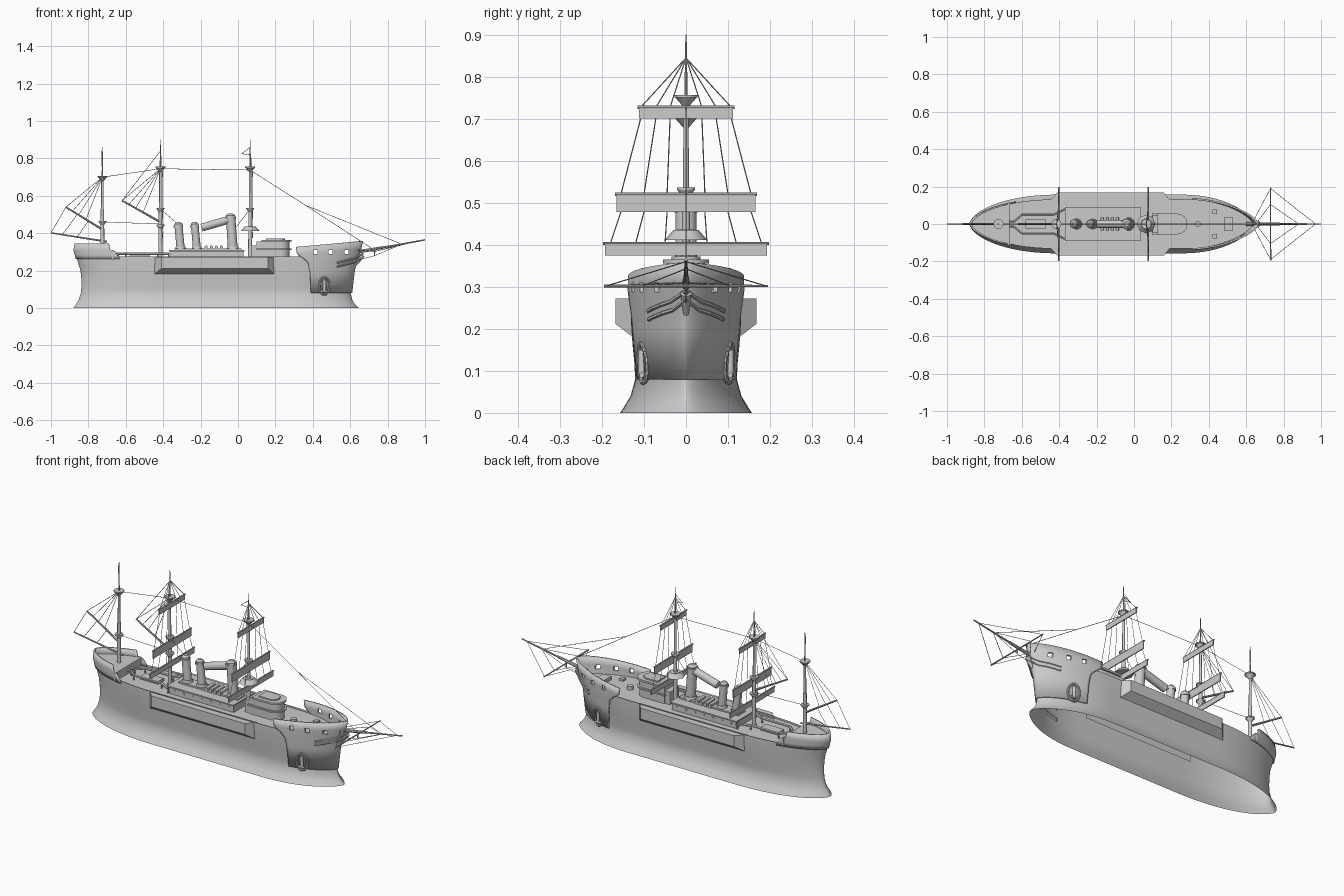
import bpy, bmesh, math
from mathutils import Vector, Matrix

if "Cube" in bpy.data.objects:
    bpy.data.objects.remove(bpy.data.objects["Cube"])

# ---------- helpers ----------
def finish(bm, name):
    me = bpy.data.meshes.new(name)
    bm.to_mesh(me)
    bm.free()
    ob = bpy.data.objects.new(name, me)
    bpy.context.collection.objects.link(ob)
    return ob

def tube(bm, a, b, r1, r2=None, n=12):
    a, b = Vector(a), Vector(b)
    d = b - a
    m = Matrix.Translation((a + b) / 2) @ d.to_track_quat('Z', 'Y').to_matrix().to_4x4()
    bmesh.ops.create_cone(bm, cap_ends=True, segments=n, radius1=r1,
                          radius2=r1 if r2 is None else r2, depth=d.length, matrix=m)

def box(bm, lo, hi):
    lo, hi = Vector(lo), Vector(hi)
    m = Matrix.Translation((lo + hi) / 2) @ Matrix.Diagonal((*(hi - lo), 1))
    bmesh.ops.create_cube(bm, size=1, matrix=m)

def prism(bm, plan, z0, z1):
    lo = [bm.verts.new((x, y, z0)) for x, y in plan]
    hi = [bm.verts.new((x, y, z1)) for x, y in plan]
    n = len(plan)
    bm.faces.new(hi)
    bm.faces.new(lo[::-1])
    for i in range(n):
        j = (i + 1) % n
        bm.faces.new((lo[i], lo[j], hi[j], hi[i]))

def grid(name, rows, thick=0):
    bm = bmesh.new()
    vs = [[bm.verts.new(p) for p in r] for r in rows]
    for a, b in zip(vs, vs[1:]):
        for i in range(len(a) - 1):
            bm.faces.new((a[i], a[i + 1], b[i + 1], b[i]))
    bmesh.ops.remove_doubles(bm, verts=bm.verts, dist=1e-5)
    bmesh.ops.recalc_face_normals(bm, faces=bm.faces)
    ob = finish(bm, name)
    if thick:
        mod = ob.modifiers.new("thickness", 'SOLIDIFY')
        mod.thickness, mod.offset = thick, 0
    return ob

# ---------- hull form: z, stern x, bow x, half width ----------
FORM = [(0, -.88, .645, .157), (.015, -.87, .63, .147), (.04, -.853, .612, .132),
        (.08, -.84, .602, .121), (.12, -.837, .602, .123), (.16, -.838, .607, .127),
        (.2, -.842, .615, .13), (.25, -.857, .632, .132), (.31, -.873, .65, .132),
        (.36, -.864, .66, .13)]

def form(z):
    for a, b in zip(FORM, FORM[1:]):
        if z <= b[0]:
            k = (z - a[0]) / (b[0] - a[0])
            return [a[i] + k * (b[i] - a[i]) for i in (1, 2, 3)]
    return FORM[-1][1:]

def half(x, z, off=0):
    xs, xb, w = form(z)
    xs, xb = xs - off, xb + off
    if x > .25:
        s, q = (x - .25) / (xb - .25), .7
    elif x < -.4:
        s, q = (x + .4) / (xs + .4), .6
    else:
        return w + off
    return (w + off) * max(0, 1 - min(1, s) ** 2.2) ** q

def both(pts):  # mirror a half outline that ends on the centre line
    return pts + [(x, -y, z) for x, y, z in pts[-2::-1]]

# main hull shell, open below
rows = []
for z in [0, .008, .015, .027, .04, .06, .08, .1, .12, .16, .2, .23, .25, .275]:
    xs, xb, w = form(z)
    side = []
    for i in range(65):
        x = xs + (xb - xs) * (1 - math.cos(math.pi * i / 64)) / 2
        side.append((x, half(x, z), z))
    rows.append(side + [(x, -y, zz) for x, y, zz in side[::-1]])
grid("hull", rows)

# decks
def deck(name, x0, x1, z):
    r = []
    for i in range(49):
        x = x0 + (x1 - x0) * (1 - math.cos(math.pi * i / 48)) / 2
        y = half(x, z)
        r.append([(x, y, z), (x, -y, z)])
    return grid(name, r)
deck("main_deck", form(.265)[0], form(.265)[1], .265)
deck("poop_deck", form(.31)[0], -.67, .31)

# bow plating with raised forecastle bulwark
rows = []
edge = [(0, .39), (.45, .385), (.65, .375), (.75, .35), (.85, .315), (1, .31)]
for v, x0 in edge:
    r = []
    for i in range(33):
        f = math.sin(i / 32 * math.pi / 2)
        z = .08 + v * (.247 + .031 * f - .0)
        xb = form(z)[1] + .004
        x = x0 + (xb - x0) * f
        r.append((x, half(x, z, .004), z))
    rows.append(both(r))
bow = grid("forecastle_plating", rows, .009)
bm = bmesh.new()
for x in (.415, .495, .58):
    box(bm, (x - .011, -.3, .288), (x + .011, .3, .31))
cutter = finish(bm, "port_cutter")
cutter.hide_render = True
cutter.hide_viewport = True
mod = bow.modifiers.new("ports", 'BOOLEAN')
mod.operation, mod.object, mod.solver = 'DIFFERENCE', cutter, 'EXACT'

# poop bulwark
rows = []
for z, x0 in ((.262, -.63), (.285, -.645), (.305, -.66), (.313, -.685), (.345, -.69)):
    xs = form(z)[0] - .003
    r = []
    for i in range(33):
        x = x0 + (xs - x0) * math.sin(i / 32 * math.pi / 2)
        r.append((x, half(x, z, .003), z))
    rows.append(both(r))
grid("poop_bulwark", rows, .008)
bm = bmesh.new()
box(bm, (-.675, -.115, .26), (-.665, .115, .31))
finish(bm, "poop_front_wall")

# side sponsons with sloped undersides
bm = bmesh.new()
for s in (1, -1):
    ring = []
    for xi, xo in ((-.455, -.41), (.2, .16)):
        ring.append([bm.verts.new(p) for p in ((xi, s * .12, .175), (xo, s * .168, .212),
                                               (xo, s * .168, .272), (xi, s * .12, .272))])
    a, b = ring
    for i in range(4):
        j = (i + 1) % 4
        bm.faces.new((a[i], a[j], b[j], b[i]))
    bm.faces.new(a)
    bm.faces.new(b)
bmesh.ops.recalc_face_normals(bm, faces=bm.faces)
finish(bm, "side_sponsons")

# amidships deckhouse, casing and skylights
bm = bmesh.new()
box(bm, (-.36, -.08, .26), (.03, .08, .303))
box(bm, (-.37, -.09, .303), (.035, .09, .31))
box(bm, (-.34, -.032, .31), (.02, .032, .318))
for i in range(4):
    x = -.17 + i * .027
    box(bm, (x - .008, -.036, .31), (x + .008, .036, .328))
    tube(bm, (x, -.036, .327), (x, .036, .327), .008)
for i in range(7):
    for s in (1, -1):
        tube(bm, (-.33 + i * .055, s * .079, .287), (-.33 + i * .055, s * .083, .287), .006, n=10)
finish(bm, "deckhouse")

# funnels and the connecting pipe
bm = bmesh.new()
for x, r, top in ((-.307, .022, .45), (-.22, .021, .45), (-.028, .026, .495)):
    t = x - .012
    tube(bm, (x, 0, .305), (x, 0, .33), r + .01, r + .003, 24)
    tube(bm, (x, 0, .32), (t, 0, top), r, r - .001, 24)
    tube(bm, (t, 0, top - .018), (t, 0, top - .008), r + .003, n=24)
    tube(bm, (t, 0, top), (t, 0, top + .01), r - .001, r * .5, 24)
tube(bm, (-.195, 0, .43), (-.04, 0, .475), .021, n=16)
finish(bm, "funnels")

# bridge house with rounded front
def rounded(x0, x1, r):
    arc = [(x1 - r + r * math.cos(a), r * math.sin(a))
           for a in [math.pi * (i / 16 - .5) for i in range(17)]]
    return arc + [(x0, r), (x0, -r)]
bm = bmesh.new()
prism(bm, rounded(.1, .275, .045), .26, .355)
prism(bm, rounded(.125, .285, .055), .355, .365)
prism(bm, rounded(.095, .285, .055), .31, .318)
prism(bm, rounded(.15, .25, .035), .365, .372)
box(bm, (.07, -.04, .26), (.13, .04, .335))
finish(bm, "bridge_house")

# deck fittings: aft walkway, hatches, capstan
bm = bmesh.new()
for s in (1, -1):
    path = [(-.69, s * .012), (-.64, s * .015), (-.6, s * .05), (-.43, s * .05), (-.37, s * .08)]
    for p, q in zip(path, path[1:]):
        tube(bm, (*p, .29), (*q, .29), .007, n=6)
        tube(bm, (*q, .262), (*q, .29), .004, n=6)
    box(bm, (.42, s * .065 - .012, .262), (.445, s * .065 + .012, .275))
box(bm, (-.58, -.025, .262), (-.47, .025, .28))
box(bm, (.48, -.035, .262), (.53, .035, .285))
tube(bm, (.34, 0, .262), (.34, 0, .285), .016)
finish(bm, "deck_fittings")

# oval anchor recess rings with anchors
bm = bmesh.new()
for s in (1, -1):
    ring = []
    for i in range(20):
        a = 2 * math.pi * i / 20
        x, z = .462 + .028 * math.cos(a), .118 + .046 * math.sin(a)
        ring.append((x, s * (half(x, z, .006) + .003), z))
    for i in range(20):
        tube(bm, ring[i], ring[(i + 1) % 20], .006, n=8)
    y = s * (half(.462, .118) + .012)
    tube(bm, (.462, y, .085), (.462, y, .15), .009)
    tube(bm, (.445, y, .09), (.479, y, .09), .006)
finish(bm, "anchors")

# masts with tops
bm = bmesh.new()
for x, z0, cap, tip, tops in ((-.725, .3, .7, .86, (.46, .7)), (-.415, .26, .75, .9, (.44, .53, .75)),
                              (.065, .26, .75, .9, (.43, .53, .75))):
    tube(bm, (x, 0, z0), (x, 0, .53), .011, .009)
    tube(bm, (x, 0, .53), (x, 0, cap), .007, .006)
    tube(bm, (x, 0, cap), (x, 0, tip), .004, .0015, 8)
    for z in tops:
        r = .025 if z > .6 else .02
        tube(bm, (x, 0, z - .022), (x, 0, z), .006, r, 14)
        tube(bm, (x, 0, z), (x, 0, z + .006), r + .002, n=14)
finish(bm, "masts")
bm = bmesh.new()
tube(bm, (.065, 0, .412), (.065, 0, .435), .05, .03, 8)
finish(bm, "fighting_top")

# yards with furled sails
YARDS = ((.70, .727, .112), (.478, .52, .165), (.375, .403, .193))
sails, spars, lines = bmesh.new(), bmesh.new(), []
for x in (-.415, .065):
    for z0, z1, w in YARDS:
        box(sails, (x + .01, -w, z0), (x + .015, w, z1))
        tube(spars, (x + .012, -w - .004, z1), (x + .012, w + .004, z1), .004, n=8)
    for s in (1, -1):
        for a, b, c in ((.108, .155, .18), (.072, .1, .12), (.038, .045, .05)):
            X = x + .012
            lines += [((x, 0, .845), (X, s * a, .727)), ((X, s * a, .70), (X, s * b, .52)),
                      ((X, s * b, .478), (X, s * c, .403))]
finish(sails, "furled_sails")

# gaffs, stern boom, bowsprit and its cross yard
for a, b, r in (((-.725, 0, .42), (-.92, 0, .54), .006), ((-.70, 0, .355), (-1, 0, .402), .005),
                ((-.415, 0, .46), (-.62, 0, .575), .006), ((.6, 0, .293), (.78, 0, .325), .01),
                ((.78, 0, .325), (1, 0, .365), .005), ((.73, -.195, .302), (.73, .195, .302), .004)):
    tube(spars, a, b, r, r * .7, 8)
tube(spars, (.73, 0, .32), (.73, 0, .28), .005, .003, 8)
finish(spars, "spars")

# bow head rails and beak
bm = bmesh.new()
for s in (1, -1):
    for z in (.255, .275):
        pts = [(x, s * (half(x, z, .008)), z - .25 * (.66 - x)) for x in (.53, .56, .59, .62)] + [(.668, 0, z + .015)]
        for p, q in zip(pts, pts[1:]):
            tube(bm, p, q, .005, n=6)
tube(bm, (.635, 0, .235), (.665, 0, .285), .006, .014)
finish(bm, "bow_head")

# standing rigging
m3, m2, m1 = (-.725, 0, .7), (-.415, 0, .745), (.065, 0, .738)
lines += [(m3, m2), (m2, m1), ((-.725, 0, .46), (-.415, 0, .45)), (m1, (.36, 0, .55)),
          ((.36, 0, .55), (.88, 0, .34)), ((.36, 0, .55), (.73, 0, .31)),
          ((-.415, 0, .84), (-.62, 0, .575)), ((.065, 0, .86), (.02, 0, .825)), ((.02, 0, .825), (.065, 0, .82)),
          ((-.92, 0, .54), (-1, 0, .402)), ((-.86, 0, .5), (-.94, 0, .392)),
          ((-.8, 0, .466), (-.86, 0, .38)), ((-.62, 0, .575), (-.55, 0, .535)),
          ((.065, 0, .53), (-.02, 0, .42)), ((-.415, 0, .53), (-.31, 0, .44)), ((-.73, 0, .84), (-.725, 0, .7))]
for k in (.45, .65, .82, 1):
    lines.append((m3, (-.725 - .195 * k, 0, .42 + .12 * k)))
    lines.append((m2, (-.415 - .205 * k, 0, .46 + .115 * k)))
for s in (1, -1):
    y = s * .19
    lines += [((.73, y, .302), (.97, 0, .36)), ((.73, y, .302), (.64, s * .02, .31)),
              ((.73, y * .55, .302), (.88, 0, .343)), ((.73, y * .55, .302), (.65, 0, .31)),
              ((.73, 0, .28), (.88, 0, .343)), ((.73, 0, .28), (.65, 0, .26))]
bm = bmesh.new()
for a, b in lines:
    tube(bm, a, b, .0014, n=4)
finish(bm, "rigging")

# shading
for ob in bpy.data.objects:
    if ob.type == 'MESH' and ob != cutter:
        ob.select_set(True)
        bpy.context.view_layer.objects.active = ob
bpy.ops.object.shade_smooth_by_angle(angle=math.radians(35))
